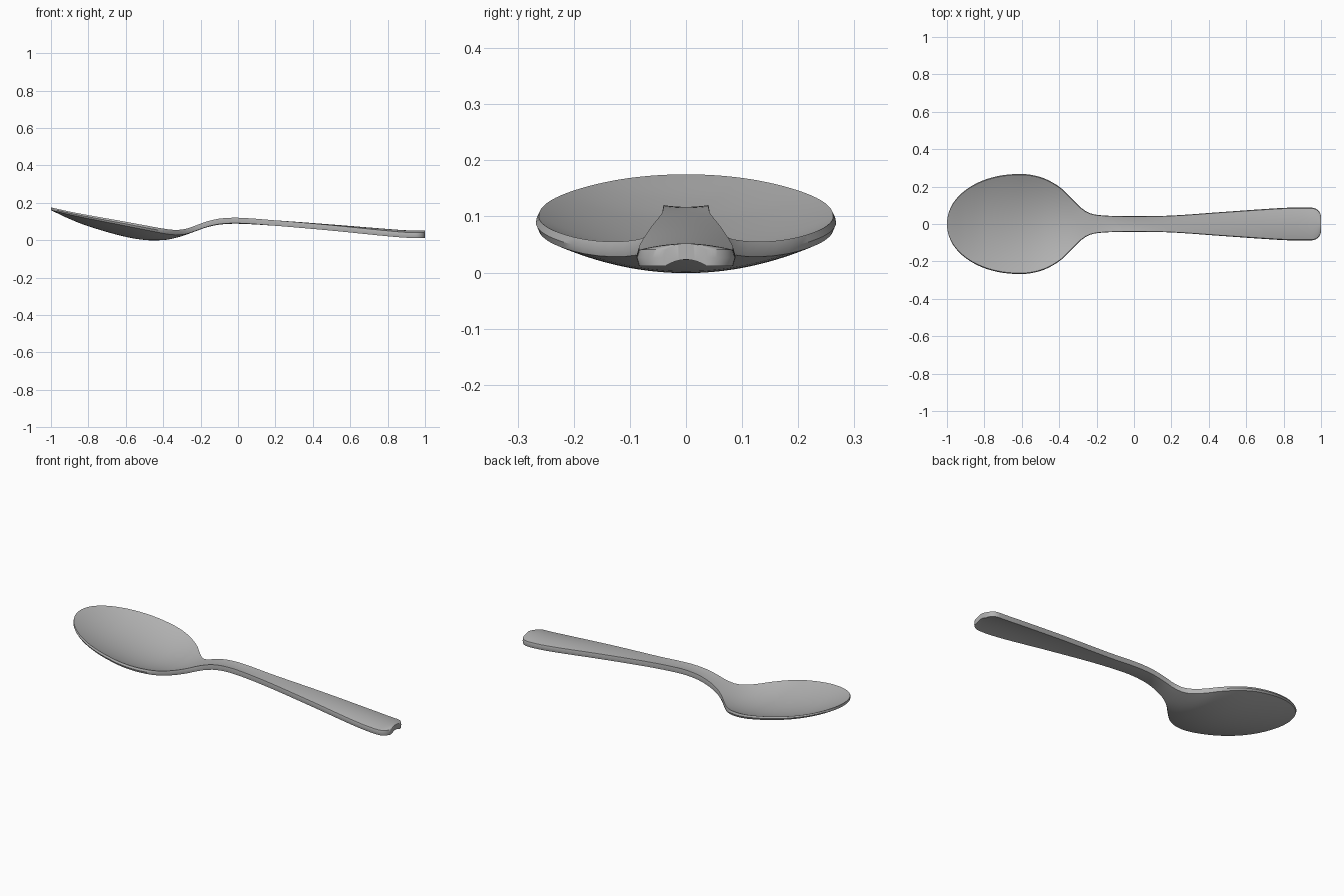
import bpy
import bmesh
import math

if "Cube" in bpy.data.objects:
    bpy.data.objects.remove(bpy.data.objects["Cube"], do_unlink=True)

# Brushed steel material
steel = bpy.data.materials.new("steel grey")
steel.use_nodes = True
grey = (0.45, 0.45, 0.45, 1)
steel.diffuse_color = grey
steel.node_tree.nodes["Principled BSDF"].inputs["Base Color"].default_value = grey

# Stations along the spoon: x, half width, height of edge, height of centre line
STATIONS = [
    (-1, 0, .175, .175), (-.9, .18, .153, .13), (-.8, .23, .134, .093),
    (-.62, .262, .102, .044), (-.5, .246, .08, .025), (-.4, .195, .062, .026),
    (-.34, .138, .055, .037), (-.28, .08, .06, .056), (-.23, .053, .077, .075),
    (-.17, .044, .099, .097), (-.1, .041, .115, .112), (0, .04, .12, .117),
    (.2, .043, .106, .106), (.5, .063, .08, .084), (.8, .082, .05, .06),
    (.92, .084, .041, .052), (1, .081, .041, .052),
]
COLUMNS = 28
ROWS = 120


def slope(i, k):
    a, b = STATIONS[max(i - 1, 0)], STATIONS[min(i + 1, len(STATIONS) - 1)]
    return (b[k] - a[k]) / (b[0] - a[0])


def sample(x, k):
    """Smooth curve through one column of the stations."""
    i = max(j for j in range(len(STATIONS) - 1) if STATIONS[j][0] <= x or j == 0)
    a, b = STATIONS[i], STATIONS[i + 1]
    h = b[0] - a[0]
    t = (x - a[0]) / h
    s = t * t * (3 - 2 * t)
    bend = t * (1 - t) * ((1 - t) * slope(i, k) - t * slope(i + 1, k))
    return a[k] + (b[k] - a[k]) * s + h * bend


def half_width(x):
    if x < -.62:  # elliptical front of the bowl
        return .262 * math.sqrt(max(0, 1 - ((x + .62) / .38) ** 2))
    w = sample(x, 1)
    if x > .95:  # rounded corners of the handle end
        w -= .045 * (1 - math.sqrt(max(0, 1 - ((x - .95) / .05) ** 2)))
    return w


def section(x):
    """Closed cross-section: top skin, bulged side, bottom skin, bulged side."""
    w, edge, centre = half_width(x), sample(x, 2), sample(x, 3)
    blend = min(1, max(0, (x + 1) / .8))
    thick = .015 + .014 * blend
    bulge = min(.005, w * .05)
    top = []
    for c in range(COLUMNS + 1):
        v = 2 * c / COLUMNS - 1
        top.append((x, v * w, centre + (edge - centre) * v * v))
    bottom = [(x, y, z - thick) for x, y, z in reversed(top)]
    mid = edge - thick / 2
    return top + [(x, w + bulge, mid)] + bottom + [(x, -w - bulge, mid)]


# Rows crowd together toward both rounded ends
bm = bmesh.new()
rings = []
for r in range(ROWS + 1):
    x = -math.cos(math.pi * r / ROWS)
    rings.append([bm.verts.new(p) for p in section(x)])
for a, b in zip(rings, rings[1:]):
    for i in range(len(a)):
        j = (i + 1) % len(a)
        bm.faces.new((a[i], a[j], b[j], b[i]))

# Close the handle end with a strip between its two skins
end = rings[-1]
last = len(end) - 2
for c in range(COLUMNS):
    bm.faces.new((end[c], end[c + 1], end[last - c - 1], end[last - c]))
bm.faces.new((end[COLUMNS], end[COLUMNS + 1], end[COLUMNS + 2]))
bm.faces.new((end[last], end[last + 1], end[0]))

bmesh.ops.remove_doubles(bm, verts=bm.verts, dist=.00005)
bmesh.ops.recalc_face_normals(bm, faces=bm.faces)
mesh = bpy.data.meshes.new("spoon")
bm.to_mesh(mesh)
bm.free()
mesh.materials.append(steel)
spoon = bpy.data.objects.new("spoon", mesh)
bpy.context.collection.objects.link(spoon)

# Smooth skins with crisp edges
bpy.ops.object.select_all(action="DESELECT")
spoon.select_set(True)
bpy.context.view_layer.objects.active = spoon
bpy.ops.object.shade_smooth_by_angle(angle=math.radians(35))
